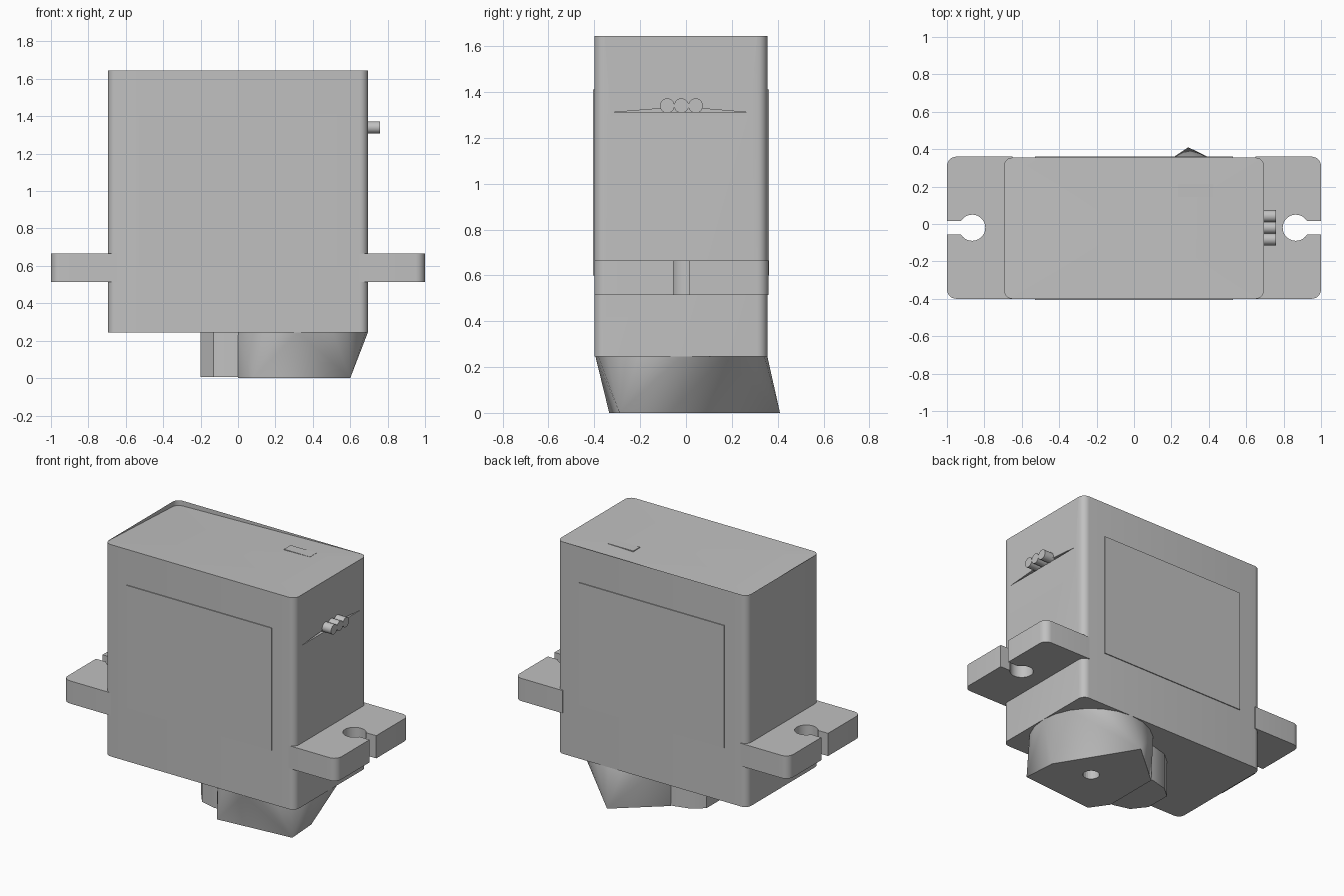
import bpy, bmesh, math

cube = bpy.data.objects.get("Cube")
if cube:
    bpy.data.objects.remove(cube)

grey = bpy.data.materials.new("plain grey")
grey.use_nodes = True
GREY = (0.53, 0.53, 0.53, 1)
grey.diffuse_color = GREY
grey.node_tree.nodes["Principled BSDF"].inputs["Base Color"].default_value = GREY

X, FRONT, BACK, MID = 0.695, -0.4, 0.355, -0.02


def finish(name, bm, smooth=True):
    bmesh.ops.recalc_face_normals(bm, faces=bm.faces)
    mesh = bpy.data.meshes.new(name)
    bm.to_mesh(mesh)
    bm.free()
    mesh.materials.append(grey)
    obj = bpy.data.objects.new(name, mesh)
    bpy.context.collection.objects.link(obj)
    if smooth:
        bpy.ops.object.select_all(action='DESELECT')
        obj.select_set(True)
        bpy.context.view_layer.objects.active = obj
        bpy.ops.object.shade_smooth_by_angle(angle=math.radians(30))
    return obj


def arc(cx, cy, r, start, end, steps=6):
    angles = [math.radians(start + (end - start) * i / steps) for i in range(steps + 1)]
    return [(cx + r * math.cos(a), cy + r * math.sin(a)) for a in angles]


def prism_mesh(points, z0, z1):
    bm = bmesh.new()
    low = [bm.verts.new((x, y, z0)) for x, y in points]
    high = [bm.verts.new((x, y, z1)) for x, y in points]
    bm.faces.new(low[::-1])
    top = bm.faces.new(high)
    for i in range(len(low)):
        j = (i + 1) % len(low)
        bm.faces.new((low[i], low[j], high[j], high[i]))
    return bm, top


def box(name, x0, x1, y0, y1, z0, z1):
    bm, _ = prism_mesh([(x0, y0), (x1, y0), (x1, y1), (x0, y1)], z0, z1)
    return finish(name, bm, False)


def cut(target, cutter):
    mod = target.modifiers.new("cut", 'BOOLEAN')
    mod.operation = 'DIFFERENCE'
    mod.solver = 'EXACT'
    mod.object = cutter
    cutter.hide_render = True
    cutter.hide_set(True)


# case with rounded upright edges and a top that dips towards the back right corner
R = 0.045
outline = (arc(X - R, FRONT + R, R, -90, 0) + arc(X - R, BACK - R, R, 0, 90)
           + arc(R - X, BACK - R, R, 90, 180) + arc(R - X, FRONT + R, R, 180, 270))
bm, top = prism_mesh(outline, 0.245, 1.645)
bmesh.ops.inset_region(bm, faces=[top], thickness=0.02)
inner = list(top.verts)
inner += bmesh.ops.poke(bm, faces=[top])["verts"]
for v in inner:
    v.co.z -= 0.035 * (X - v.co.x) / (2 * X) * (v.co.y - FRONT) / (BACK - FRONT)
case = finish("case", bm)

# slit in the side of the case behind the wires
bm = bmesh.new()
rings = [[bm.verts.new((x, y, z)) for y, z in ((-0.33, 1.31), (0.28, 1.31), (MID, 1.335))]
         for x in (X - 0.02, X + 0.02)]
for ring in rings:
    bm.faces.new(ring)
for i in range(3):
    j = (i + 1) % 3
    bm.faces.new((rings[0][i], rings[0][j], rings[1][j], rings[1][i]))
cut(case, finish("slit_cutter", bm, False))

# mounting tabs with a keyhole slot each
tab = ([(0.65, FRONT)] + arc(0.95, FRONT + 0.05, 0.05, -90, 0)
       + [(1, MID - 0.035)] + arc(0.865, MID, 0.07, -30, -330, 24)
       + [(1, MID + 0.035)] + arc(0.95, 0.31, 0.05, 0, 90) + [(0.65, 0.36)])
for side, name in ((1, "left_mounting_tab"), (-1, "right_mounting_tab")):
    bm, _ = prism_mesh([(side * x, y) for x, y in tab], 0.515, 0.665)
    finish(name, bm)

# thin label plates on front and back, small plate on top
box("front_label_plate", -0.53, 0.53, FRONT - 0.006, FRONT + 0.002, 0.6, 1.41)
box("back_label_plate", -0.53, 0.53, BACK - 0.002, BACK + 0.006, 0.6, 1.41)
box("top_plate", 0.235, 0.425, 0.145, 0.215, 1.63, 1.643)

# three wire stubs
for i in range(3):
    bpy.ops.mesh.primitive_cylinder_add(vertices=20, radius=0.032, depth=0.09,
                                        location=(0.715, MID + (i - 1) * 0.062, 1.34),
                                        rotation=(0, math.pi / 2, 0))
    wire = bpy.context.object
    wire.name = "wire_%d" % (i + 1)
    wire.data.materials.append(grey)
    bpy.ops.object.shade_smooth_by_angle(angle=math.radians(30))

# faceted gear housing: round at the case, an uneven polygon at the foot
bm = bmesh.new()
foot = [(0.6, -0.29), (0.585, -0.07), (0.29, 0.41), (0.0, 0.16), (0.0, -0.22), (0.08, -0.335)]
for x, y in foot:
    bm.verts.new((x, y, 0))
for x, y in arc(0.32, MID, 0.375, 0, 345, 23):
    bm.verts.new((x, y, 0.246))
bmesh.ops.convex_hull(bm, input=list(bm.verts))
housing = finish("gear_housing", bm)

# side lobe of the gear housing
lobe = [(-0.2, -0.1), (-0.13, -0.19), (-0.02, -0.22), (0.1, -0.2),
        (0.1, 0.16), (-0.02, 0.16), (-0.13, 0.13), (-0.2, 0.07)]
bm, _ = prism_mesh(lobe, 0.005, 0.246)
finish("gear_housing_lobe", bm)

# shaft hole under the housing
bpy.ops.mesh.primitive_cylinder_add(vertices=20, radius=0.05, depth=0.2, location=(0.32, MID, 0))
hole = bpy.context.object
hole.name = "shaft_hole_cutter"
hole.data.materials.append(grey)
cut(housing, hole)
